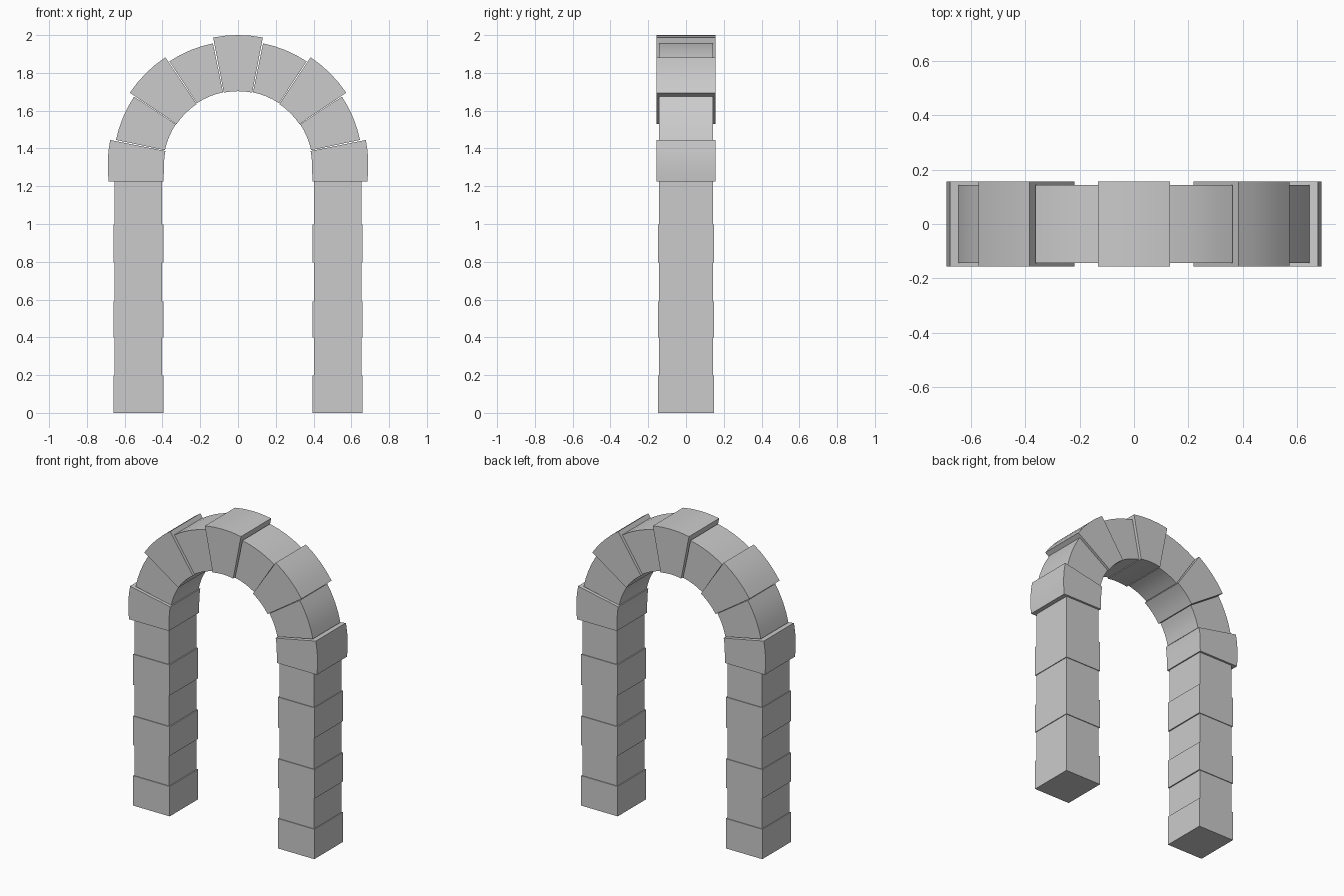
import bpy, bmesh
from math import sin, cos, radians

if "Cube" in bpy.data.objects:
    bpy.data.objects.remove(bpy.data.objects["Cube"])

CZ = 1.31  # height of the arch centre


def prism(name, profile, half_depth):
    """Extrude an x/z outline along y and keep hard corners sharp."""
    bm = bmesh.new()
    face = bm.faces.new([bm.verts.new((x, -half_depth, z)) for x, z in profile])
    new = bmesh.ops.extrude_face_region(bm, geom=[face])["geom"]
    bmesh.ops.translate(bm, vec=(0, 2 * half_depth, 0),
                        verts=[v for v in new if isinstance(v, bmesh.types.BMVert)])
    bmesh.ops.recalc_face_normals(bm, faces=bm.faces)
    me = bpy.data.meshes.new(name)
    bm.to_mesh(me)
    bm.free()
    ob = bpy.data.objects.new(name, me)
    bpy.context.collection.objects.link(ob)
    bpy.ops.object.select_all(action='DESELECT')
    ob.select_set(True)
    bpy.context.view_layer.objects.active = ob
    bpy.ops.object.shade_smooth_by_angle(angle=radians(30))
    return ob


def arc(r, a0, a1, n=4):
    angles = [radians(a0 + (a1 - a0) * i / n) for i in range(n + 1)]
    return [(r * cos(a), CZ + r * sin(a)) for a in angles]


def wedge(r0, r1, a0, a1):
    return arc(r1, a0, a1) + arc(r0, a1, a0)


def both_sides(name, profile, half_depth):
    for side, s in (("right", 1), ("left", -1)):
        prism(f"{name}_{side}", [(s * x, z) for x, z in profile], half_depth)


# Pillar blocks, alternating slightly wide and narrow
levels = [0, 0.197, 0.398, 0.59, 0.796, 0.997, 1.225]
for i, (z0, z1) in enumerate(zip(levels, levels[1:])):
    x0, x1, d = (0.394, 0.66, 0.148) if i % 2 == 0 else (0.402, 0.655, 0.143)
    both_sides(f"pillar_block_{i + 1}", [(x0, z0), (x1, z0), (x1, z1), (x0, z1)], d)

# Springer stones on top of the pillars
springer = [(0.394, 1.225)] + arc(0.69, -7.1, 11.25) + arc(0.392, 11.25, 0, 2)
both_sides("springer", springer, 0.157)

# Arch stones: narrow, wide, narrow up to the keystone
both_sides("lower_arch_stone", wedge(0.395, 0.66, 11.8, 33.5), 0.143)
both_sides("middle_arch_stone", wedge(0.392, 0.69, 33.9, 56.1), 0.157)
both_sides("upper_arch_stone", wedge(0.395, 0.66, 56.6, 78.4), 0.143)
prism("keystone", wedge(0.393, 0.69, 79, 101), 0.157)
